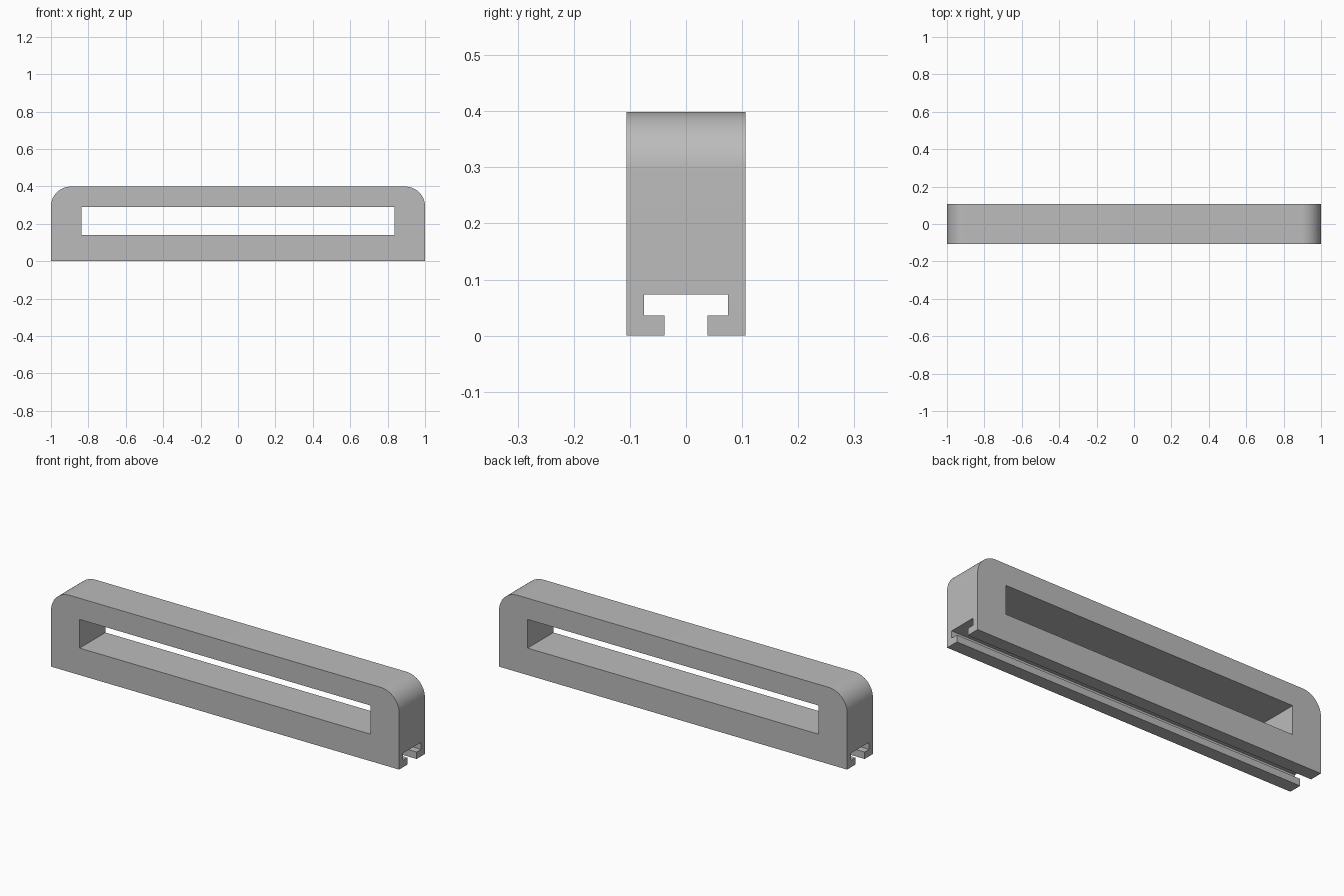
import bpy
import bmesh
from math import cos, sin, pi, radians
from mathutils import Vector

cube = bpy.data.objects.get("Cube")
if cube:
    bpy.data.objects.remove(cube, do_unlink=True)

HALF_LENGTH, HALF_DEPTH, HEIGHT, RADIUS = 1.0, 0.106, 0.399, 0.106

grey = bpy.data.materials.new("plain grey")
grey.use_nodes = True
colour = (0.5, 0.5, 0.5, 1)
grey.diffuse_color = colour
grey.node_tree.nodes["Principled BSDF"].inputs["Base Color"].default_value = colour


def prism(name, outline, sweep):
    """Extrude a closed outline along the sweep vector, centred on it."""
    sweep = Vector(sweep)
    bm = bmesh.new()
    face = bm.faces.new([bm.verts.new(Vector(p) - sweep / 2) for p in outline])
    moved = bmesh.ops.extrude_face_region(bm, geom=[face], use_keep_orig=True)["geom"]
    bmesh.ops.translate(bm, vec=sweep,
                        verts=[g for g in moved if isinstance(g, bmesh.types.BMVert)])
    bmesh.ops.recalc_face_normals(bm, faces=bm.faces)
    mesh = bpy.data.meshes.new(name)
    bm.to_mesh(mesh)
    bm.free()
    mesh.materials.append(grey)
    obj = bpy.data.objects.new(name, mesh)
    bpy.context.collection.objects.link(obj)
    return obj


def cut(target, cutter):
    """Subtract the cutter from the target and discard it."""
    cutter.hide_render = True
    mod = target.modifiers.new("cut", "BOOLEAN")
    mod.operation, mod.solver, mod.object = "DIFFERENCE", "EXACT", cutter
    bpy.ops.object.modifier_apply(modifier=mod.name)
    bpy.data.objects.remove(cutter, do_unlink=True)


# Handle body: a bar with two rounded top corners
steps = 16
right_arc = [(HALF_LENGTH - RADIUS + RADIUS * cos(a), 0, HEIGHT - RADIUS + RADIUS * sin(a))
             for a in (pi / 2 * i / steps for i in range(steps + 1))]
right_side = [(HALF_LENGTH, 0, 0)] + right_arc
left_side = [(-x, y, z) for x, y, z in reversed(right_side)]
body = prism("handle_body", right_side + left_side, (0, 2 * HALF_DEPTH, 0))
bpy.context.view_layer.objects.active = body
body.select_set(True)

# Long grip opening through the front and back
wx, low, high = 0.836, 0.14, 0.289
cut(body, prism("grip_opening",
                [(-wx, 0, low), (wx, 0, low), (wx, 0, high), (-wx, 0, high)], (0, 1, 0)))

# T-shaped channel along the underside
neck, wide, lip, roof = 0.038, 0.075, 0.036, 0.073
half = [(neck, -0.1), (neck, lip), (wide, lip), (wide, roof)]
channel = [(0, y, z) for y, z in half] + [(0, -y, z) for y, z in reversed(half)]
cut(body, prism("rail_channel", channel, (3, 0, 0)))

# Smooth the rounded corners, keep the other edges sharp
bpy.ops.object.shade_smooth_by_angle(angle=radians(30))
